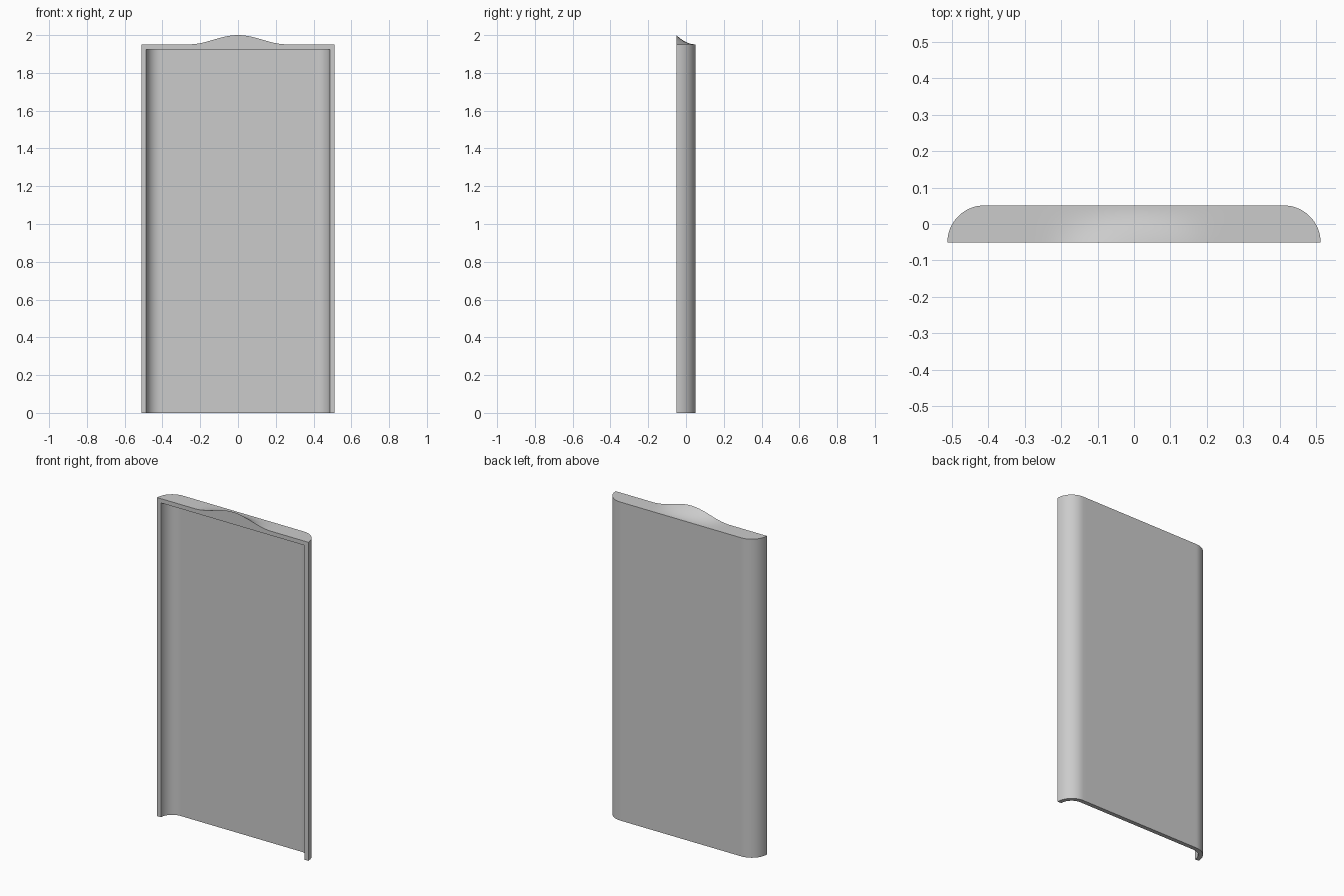
import bpy
import bmesh
from math import sin, cos, pi

cube = bpy.data.objects.get("Cube")
if cube:
    bpy.data.objects.remove(cube, do_unlink=True)

HALF, DEPTH, WALL = 0.512, 0.102, 0.026   # half width, depth, wall thickness
FRONT = -DEPTH / 2
TOP, RISE, SPREAD = 1.951, 0.049, 0.26    # rim height, crest height, crest half width
CEILING = TOP - WALL
ARC, COLS, ROWS = 16, 48, 12

grey = bpy.data.materials.new("light grey")
grey.diffuse_color = (0.6, 0.6, 0.6, 1)
grey.use_nodes = True
grey.node_tree.nodes["Principled BSDF"].inputs["Base Color"].default_value = (0.6, 0.6, 0.6, 1)


def outline(radius):
    """Open path: left rounded corner, straight back, right rounded corner."""
    cx = HALF - DEPTH
    corner = [(cx + radius * cos(a), FRONT + radius * sin(a))
              for a in (pi / 2 * i / ARC for i in range(ARC + 1))]
    back = [(cx * (1 - 2 * i / COLS), FRONT + radius) for i in range(1, COLS)]
    return corner + back + [(-x, y) for x, y in reversed(corner)]


def crest(x, y):
    """Height of the top surface, a bell fading toward the back."""
    if abs(x) >= SPREAD:
        return TOP
    bell = (1 + cos(pi * x / SPREAD)) / 2
    fade = (1 - (y - FRONT) / DEPTH) ** 2
    return TOP + RISE * bell * fade


bm = bmesh.new()


def strip(a, b):
    """Bridge two rows of points with quads."""
    va, vb = [bm.verts.new(p) for p in a], [bm.verts.new(p) for p in b]
    for i in range(len(a) - 1):
        bm.faces.new((va[i], va[i + 1], vb[i + 1], vb[i]))


outer, inner = outline(DEPTH), outline(DEPTH - WALL)


def level(path, z):
    return [(x, y, z) for x, y in path]


# Top surface in rows from the front edge to the back outline
rows = []
for r in range(ROWS + 1):
    pts = [(x, FRONT + (y - FRONT) * r / ROWS) for x, y in outer]
    rows.append([(x, y, crest(x, y)) for x, y in pts])
for a, b in zip(rows, rows[1:]):
    strip(a, b)

# Outer wall, bottom rim, inner wall, ceiling and front lintel
lintel = [(x, FRONT, CEILING) for x, y in inner]
strip(rows[-1], level(outer, 0))
strip(level(outer, 0), level(inner, 0))
strip(level(inner, 0), level(inner, CEILING))
strip(level(inner, CEILING), lintel)
strip(lintel, rows[0])

# Front edges of both side walls
for end in (0, -1):
    xo, xi = outer[end][0], inner[end][0]
    strip([(xo, FRONT, 0), (xo, FRONT, TOP)], [(xi, FRONT, 0), (xi, FRONT, CEILING)])

bmesh.ops.remove_doubles(bm, verts=bm.verts, dist=0.00001)
bmesh.ops.dissolve_degenerate(bm, edges=bm.edges, dist=0.00001)
bmesh.ops.recalc_face_normals(bm, faces=bm.faces)

mesh = bpy.data.meshes.new("shell_panel")
bm.to_mesh(mesh)
bm.free()
mesh.materials.append(grey)
panel = bpy.data.objects.new("shell_panel", mesh)
bpy.context.collection.objects.link(panel)
bpy.ops.object.select_all(action='DESELECT')
panel.select_set(True)
bpy.context.view_layer.objects.active = panel
bpy.ops.object.shade_smooth_by_angle(angle=pi / 6)
